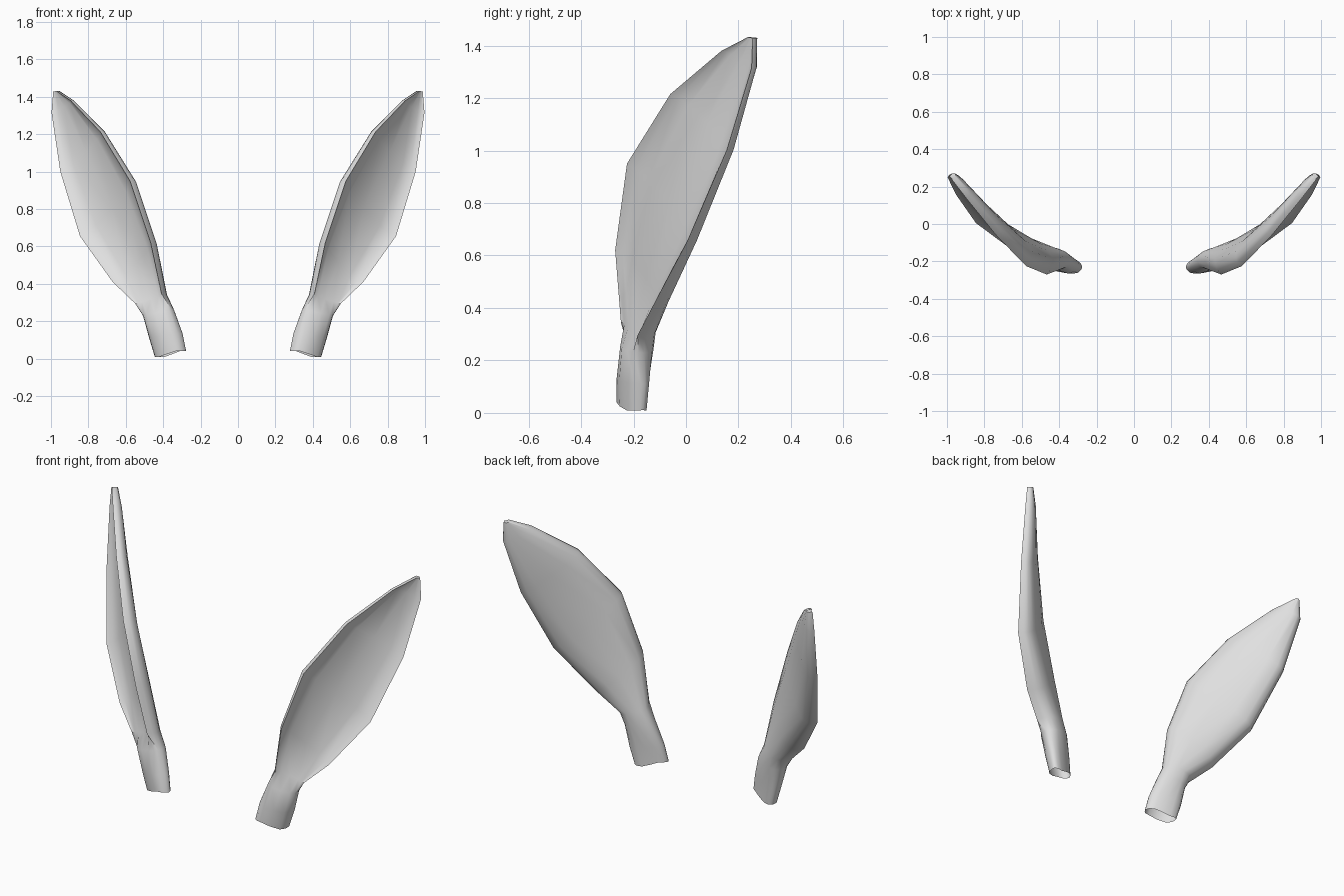
import bpy, bmesh, math
from mathutils import Vector

if "Cube" in bpy.data.objects:
    bpy.data.objects.remove(bpy.data.objects["Cube"])

# One flat colour for both ears
grey = bpy.data.materials.new("light_grey")
grey.diffuse_color = (0.75, 0.75, 0.75, 1)
grey.use_nodes = True
grey.node_tree.nodes["Principled BSDF"].inputs["Base Color"].default_value = grey.diffuse_color

# Cross-section: (position across the ear, share of the depth)
BACK = [(-.01, .3), (.015, .52), (.08, .76), (.25, .94), (.5, 1),
        (.75, .94), (.92, .76), (.985, .52), (1.01, .3)]
FRONT = [(.94, .45), (.8, .82), (.5, 1), (.2, .82), (.06, .45)]

# Stations from stem to tip:
# inner rim, outer rim, back bulge, front hollow (negative = rounded stem), backward direction
STATIONS = [
    ((.283, -.245, .040), (.445, -.175, .010), .042, -.045, (-.33, .94, 0)),
    ((.303, -.235, .135), (.475, -.170, .110), .048, -.055, (-.33, .94, 0)),
    ((.352, -.225, .260), (.508, -.180, .230), .075, -.045, (-.33, .94, 0)),
    ((.408, -.248, .345), (.550, -.185, .295), .105, .025, (-.50, .86, 0)),
    ((.467, -.270, .620), (.670, -.125, .410), .115, .055, (-.58, .81, 0)),
    ((.577, -.225, .950), (.845, .005, .655), .105, .060, (-.66, .75, 0)),
    ((.737, -.060, 1.215), (.950, .155, 1.000), .080, .045, (-.70, .71, 0)),
    ((.895, .135, 1.380), (.997, .250, 1.315), .055, .025, (-.70, .71, 0)),
    ((.972, .235, 1.432), (.988, .254, 1.428), .034, .004, (-.70, .71, 0)),
]


def make_ear(name, side):
    bm = bmesh.new()
    rings = []
    for k, (a, b, bulge, hollow, n) in enumerate(STATIONS):
        a, b, n = Vector(a), Vector(b), Vector(n).normalized()
        section = ([(0, 0)] + [(t, d * bulge) for t, d in BACK]
                   + [(1, 0)] + [(t, d * hollow) for t, d in FRONT])
        ring = []
        for i, (t, d) in enumerate(section):
            p = a.lerp(b, t) + n * d
            if k == 0:  # uneven cut end of the stem
                p.z += .008 * math.sin(math.tau * t)
                p.z = max(p.z, 0)
            ring.append(bm.verts.new((p.x * side, p.y, p.z)))
        rings.append(ring)
    # Skin the stations, leaving the stem end open
    for lo, hi in zip(rings, rings[1:]):
        for i in range(len(lo)):
            j = (i + 1) % len(lo)
            bm.faces.new((lo[i], lo[j], hi[j], hi[i]))
    bm.faces.new(rings[-1])
    bmesh.ops.recalc_face_normals(bm, faces=bm.faces)
    mesh = bpy.data.meshes.new(name)
    bm.to_mesh(mesh)
    bm.free()
    mesh.materials.append(grey)
    ear = bpy.data.objects.new(name, mesh)
    bpy.context.collection.objects.link(ear)
    bpy.ops.object.select_all(action='DESELECT')
    ear.select_set(True)
    bpy.context.view_layer.objects.active = ear
    bpy.ops.object.shade_smooth_by_angle(angle=math.radians(48))


make_ear("right_ear", 1)
make_ear("left_ear", -1)
